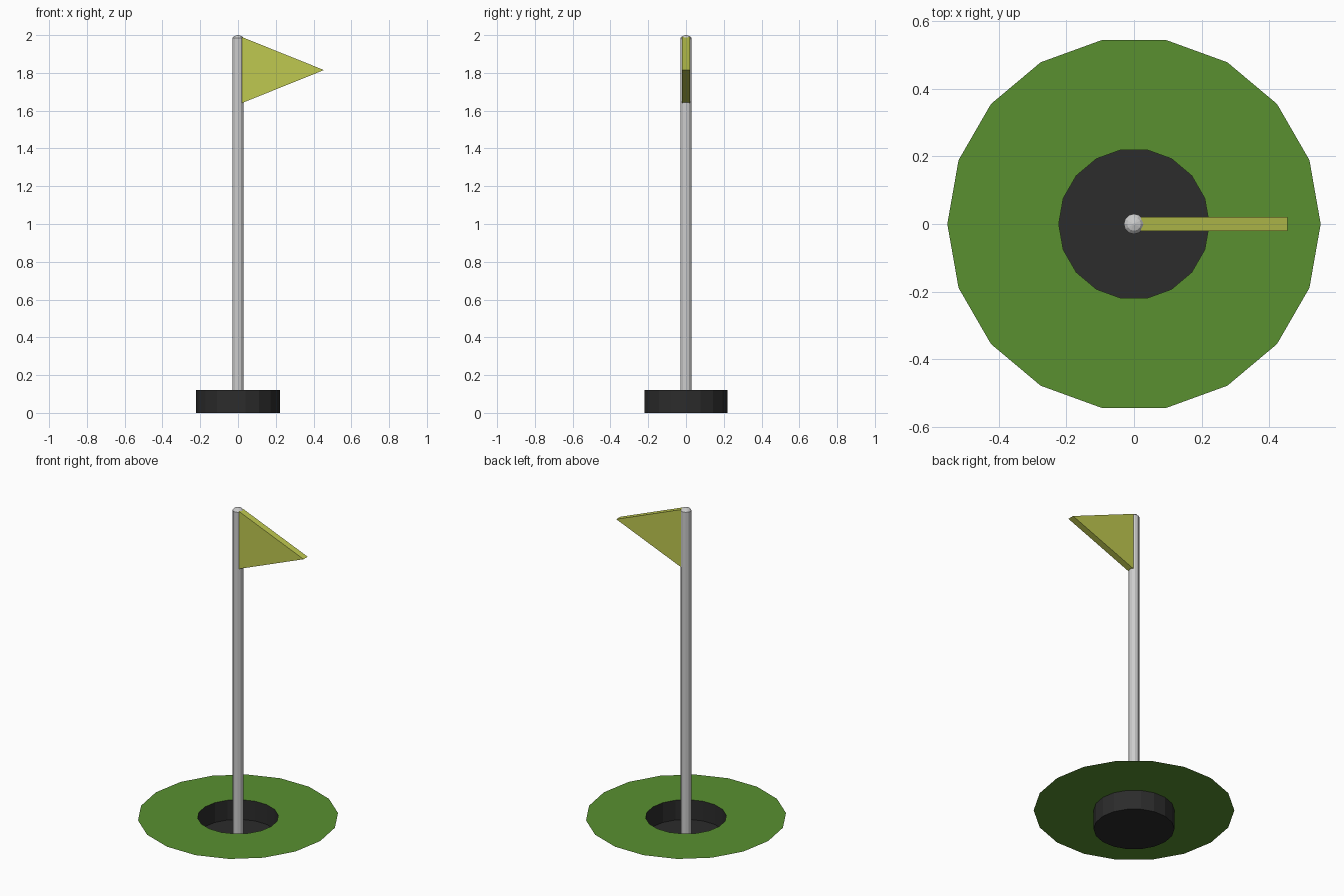
import bpy, math

if "Cube" in bpy.data.objects:
    bpy.data.objects.remove(bpy.data.objects["Cube"])

SIDES = 18      # turf and cup
RIM_Z = 0.12


def material(name, rgb):
    m = bpy.data.materials.new(name)
    m.diffuse_color = (*rgb, 1)
    m.use_nodes = True
    m.node_tree.nodes["Principled BSDF"].inputs["Base Color"].default_value = m.diffuse_color
    return m


def add_mesh(name, verts, faces, mat=None):
    me = bpy.data.meshes.new(name)
    me.from_pydata(verts, [], faces)
    me.update()
    ob = bpy.data.objects.new(name, me)
    bpy.context.collection.objects.link(ob)
    if mat:
        me.materials.append(mat)
    return ob


def lathe(name, profile, sides, mat=None, cap_start=False, cap_end=False):
    """Spin (radius, z) points about z, with optional end faces."""
    verts = [(r * math.cos(2 * math.pi * i / sides), r * math.sin(2 * math.pi * i / sides), z)
             for r, z in profile for i in range(sides)]
    faces = []
    for k in range(len(profile) - 1):
        for i in range(sides):
            j = (i + 1) % sides
            a, b = k * sides, (k + 1) * sides
            faces.append((a + i, a + j, b + j, b + i))
    if cap_start:
        faces.append(tuple(reversed(range(sides))))
    if cap_end:
        first = (len(profile) - 1) * sides
        faces.append(tuple(range(first, first + sides)))
    return add_mesh(name, verts, faces, mat)


green = material("turf_green", (0.10, 0.28, 0.03))
black = material("cup_black", (0.025, 0.025, 0.025))
yellow = material("flag_yellow", (0.52, 0.58, 0.08))

# Thin turf ring level with the cup rim
lathe("turf", [(0.553, RIM_Z), (0.223, RIM_Z)], SIDES, green)

# Open cup standing on the floor
lathe("cup", [(0.223, 0), (0.223, RIM_Z)], SIDES, black, cap_start=True)

# Pole with shallow domed ends
dome = [(0.003, 2.0), (0.02, 1.995), (0.03, 1.985)]
lathe("pole", [(r, 2.0 - z) for r, z in dome] + dome[::-1], 12,
      cap_start=True, cap_end=True)

# Triangular pennant
tri = [(0.02, 1.64), (0.455, 1.815), (0.02, 1.99)]
t = 0.02
add_mesh("pennant", [(x, y, z) for y in (-t, t) for x, z in tri],
         [(0, 1, 2), (5, 4, 3), (0, 3, 4, 1), (1, 4, 5, 2), (2, 5, 3, 0)], yellow)
